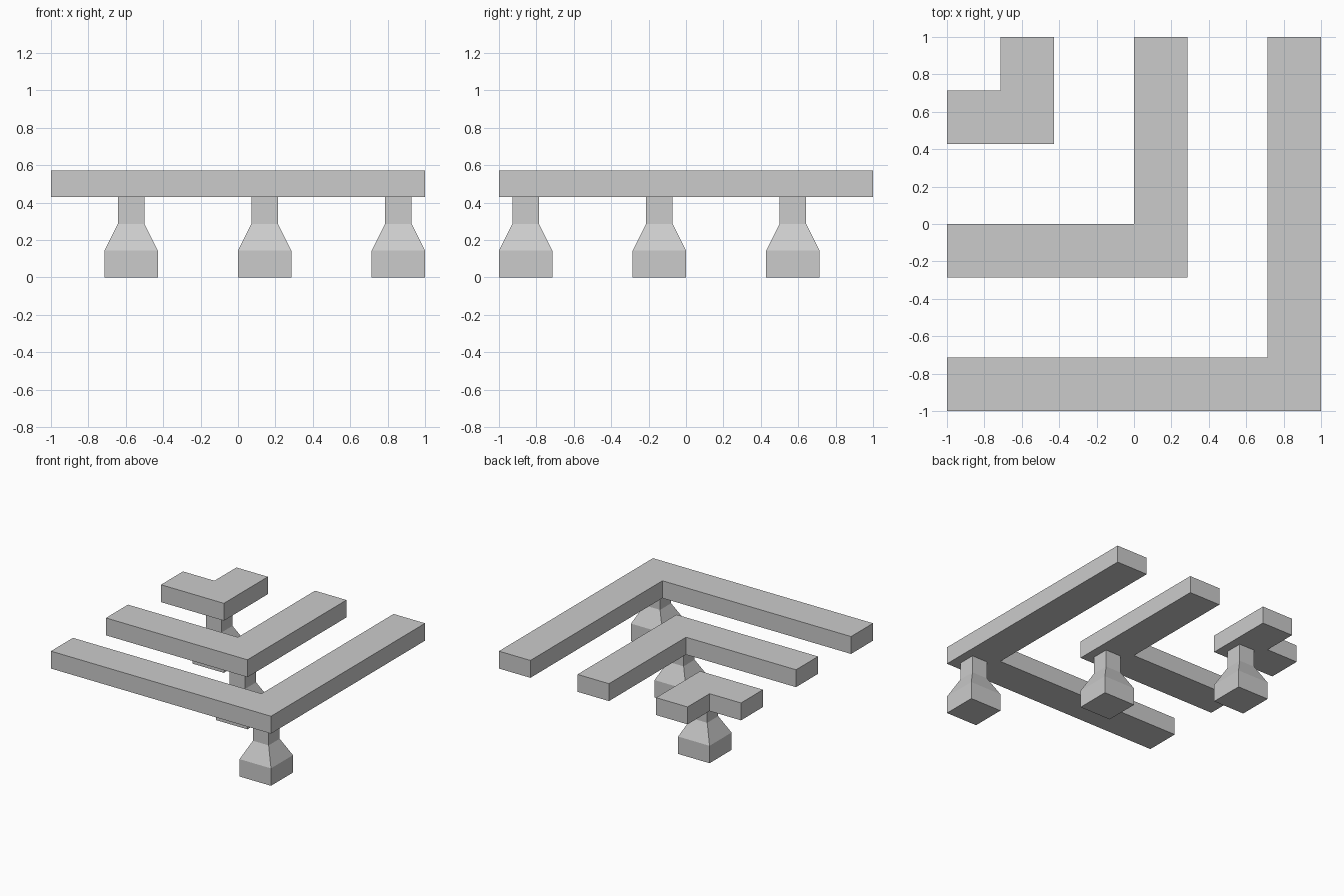
import bpy

if "Cube" in bpy.data.objects:
    bpy.data.objects.remove(bpy.data.objects["Cube"])

U = 1 / 7  # module: every dimension is a multiple of this


def mesh_object(name, verts, faces):
    mesh = bpy.data.meshes.new(name)
    mesh.from_pydata(verts, [], faces)
    mesh.validate()
    obj = bpy.data.objects.new(name, mesh)
    bpy.context.collection.objects.link(obj)
    return obj


def loft(name, rings):
    """Skin equal-length rings (counter-clockwise, bottom to top) and cap both ends."""
    n = len(rings[0])
    verts = [p for ring in rings for p in ring]
    faces = [tuple(reversed(range(n))), tuple(range(len(verts) - n, len(verts)))]
    for r in range(len(rings) - 1):
        for i in range(n):
            j = (i + 1) % n
            faces.append((r * n + i, r * n + j, (r + 1) * n + j, (r + 1) * n + i))
    return mesh_object(name, verts, faces)


def square(cx, cy, half, z):
    return [(cx + sx * half, cy + sy * half, z)
            for sx, sy in ((-1, -1), (1, -1), (1, 1), (-1, 1))]


# Three nested L-shaped beams, each on one post under its corner
for label, corner in (("outer", 1.0), ("middle", 2 * U), ("inner", -3 * U)):
    inside = corner - 2 * U

    # Beam: L outline with arms running to x = -1 and y = 1
    outline = [(-1, -corner), (corner, -corner), (corner, 1),
               (inside, 1), (inside, -inside), (-1, -inside)]
    loft(f"{label}_beam", [[(x, y, z) for x, y in outline] for z in (3 * U, 4 * U)])

    # Post: square foot, tapered shoulder, narrow neck
    c = corner - U
    profile = ((U, 0), (U, U), (U / 2, 2 * U), (U / 2, 3 * U))
    loft(f"{label}_post", [square(c, -c, half, z) for half, z in profile])
